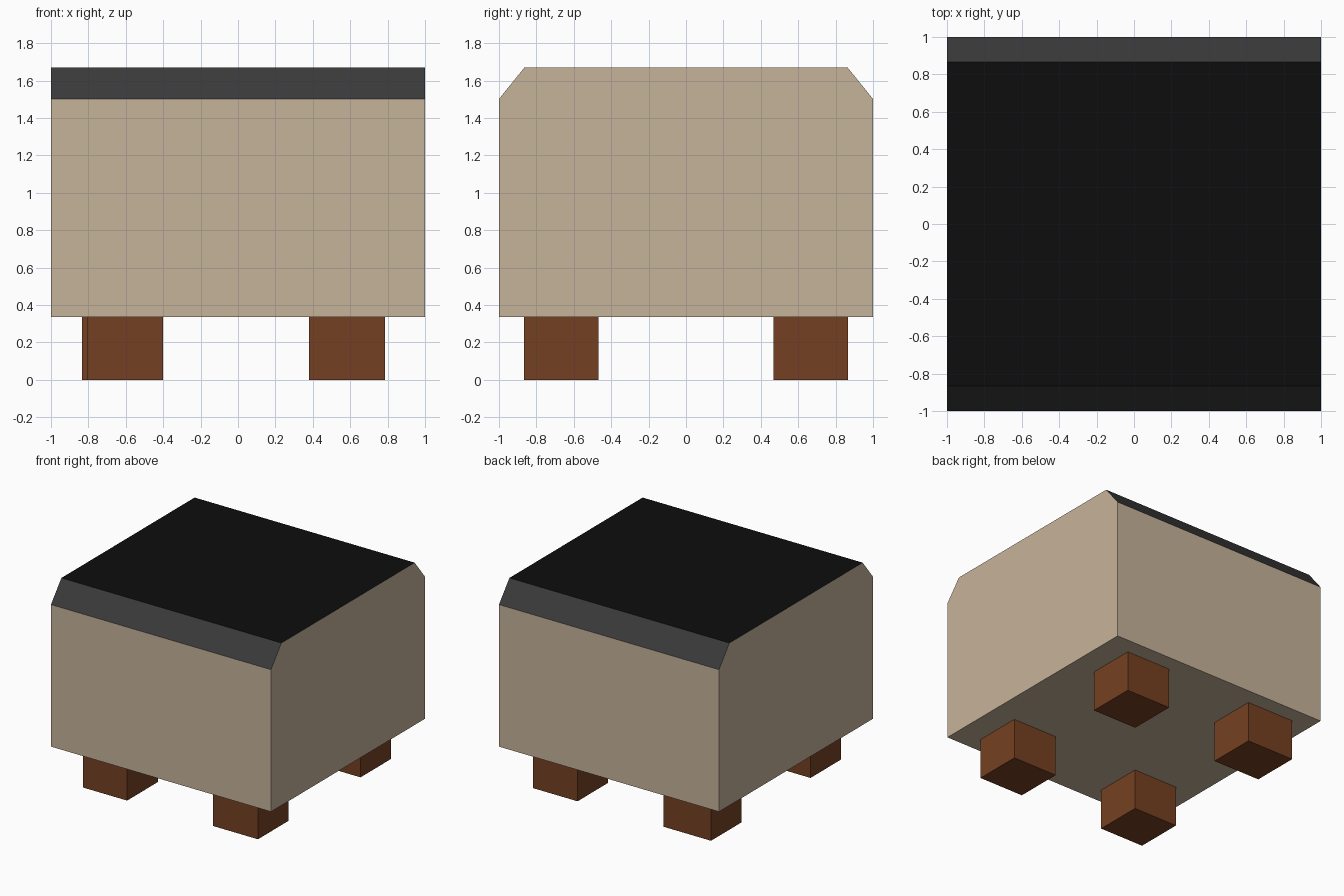
import bpy, bmesh

if "Cube" in bpy.data.objects:
    bpy.data.objects.remove(bpy.data.objects["Cube"])


def material(name, hex_code):
    def lin(i):
        c = int(hex_code[i:i + 2], 16) / 255
        return c / 12.92 if c <= 0.04045 else ((c + 0.055) / 1.055) ** 2.4
    m = bpy.data.materials.new(name)
    m.diffuse_color = (lin(0), lin(2), lin(4), 1)
    m.use_nodes = True
    m.node_tree.nodes["Principled BSDF"].inputs["Base Color"].default_value = m.diffuse_color
    return m


BEIGE = material("beige_fabric", "C6B39A")
GREY = material("dark_grey_trim", "3A3A3A")
BLACK = material("black_top", "0D0D0D")
BROWN = material("brown_wood", "754022")


def prism(name, profile, x0, x1, mats):
    """Extrude a (y, z) profile along x from x0 to x1."""
    bm = bmesh.new()
    face = bm.faces.new([bm.verts.new((x0, y, z)) for y, z in profile])
    ext = bmesh.ops.extrude_face_region(bm, geom=[face])["geom"]
    verts = [g for g in ext if isinstance(g, bmesh.types.BMVert)]
    bmesh.ops.translate(bm, verts=verts, vec=(x1 - x0, 0, 0))
    bmesh.ops.recalc_face_normals(bm, faces=bm.faces)
    me = bpy.data.meshes.new(name)
    bm.to_mesh(me)
    bm.free()
    for m in mats:
        me.materials.append(m)
    ob = bpy.data.objects.new(name, me)
    bpy.context.collection.objects.link(ob)
    return ob


BASE, EAVE, TOP, INSET = 0.335, 1.502, 1.669, 0.865

# Body block with sloped front and back top edges
half = [(1, BASE), (1, EAVE), (INSET, TOP)]
profile = half + [(-y, z) for y, z in reversed(half)]
body = prism("body", profile, -1, 1, [BEIGE, GREY, BLACK])

# Black flat top, grey slopes, beige elsewhere
for p in body.data.polygons:
    p.material_index = 2 if p.normal.z > 0.9 else 1 if p.normal.z > 0.1 else 0

# Four square legs, slightly uneven in width
legs = {
    "front_left_leg": (-0.805, -0.402, -1),
    "front_right_leg": (0.38, 0.787, -1),
    "back_left_leg": (-0.833, -0.402, 1),
    "back_right_leg": (0.38, 0.787, 1),
}
for name, (x0, x1, side) in legs.items():
    a, b = side * 0.467, side * INSET
    prism(name, [(a, 0), (b, 0), (b, BASE), (a, BASE)], x0, x1, [BROWN])
